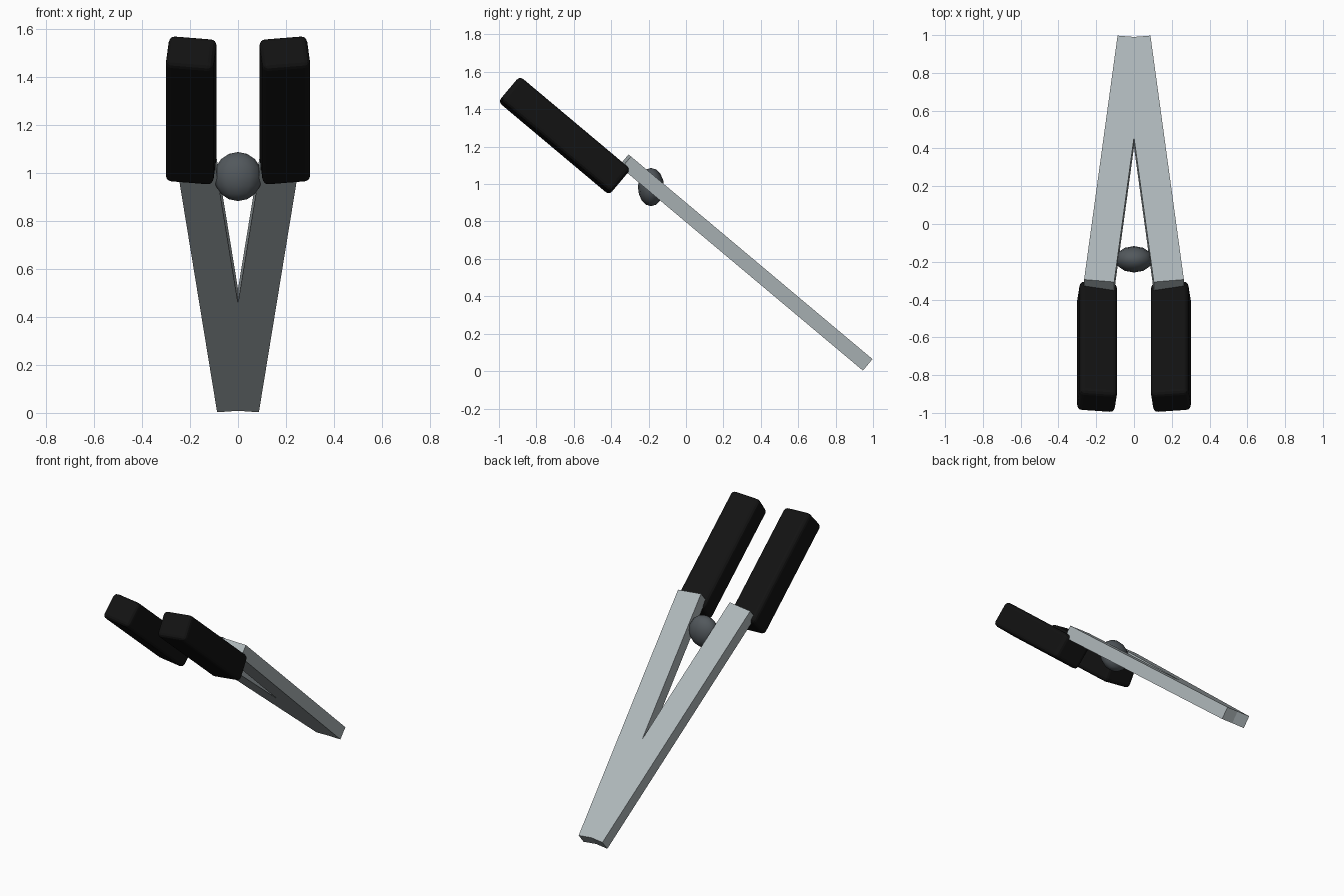
import bpy, math
from mathutils import Matrix, Vector

if "Cube" in bpy.data.objects:
    bpy.data.objects.remove(bpy.data.objects["Cube"])

def material(name, rgb):
    m = bpy.data.materials.new(name)
    m.diffuse_color = (*rgb, 1.0)
    m.use_nodes = True
    m.node_tree.nodes["Principled BSDF"].inputs["Base Color"].default_value = m.diffuse_color
    return m

METAL = material("grey metal", (0.42, 0.47, 0.485))
RUBBER = material("black rubber", (0.006, 0.006, 0.006))
DARK = material("dark steel", (0.085, 0.098, 0.108))

# The whole tool leans 40 degrees: local x across, -y up the handles, z normal
TILT = Matrix.Rotation(math.radians(-40), 4, 'X')

def box(name, mat, size, centre, turn, bevel=0.0):
    bpy.ops.mesh.primitive_cube_add(size=1)
    ob = bpy.context.object
    ob.name = name
    ob.data.transform(Matrix.Diagonal((*size, 1)))
    ob.matrix_world = TILT @ Matrix.Translation(Vector(centre)) @ turn
    ob.data.materials.append(mat)
    if bevel:
        mod = ob.modifiers.new("rounded_edges", 'BEVEL')
        mod.width = bevel
        mod.segments = 3
    return ob

for side, s in (("left", -1), ("right", 1)):
    # Flat arm, splayed outward in its own plane
    box(side + "_arm", METAL, (0.16, 1.695, 0.08), (s * 0.096, -0.1285, 0.65),
        Matrix.Rotation(s * math.radians(6), 4, 'Z'))
    # Rounded grip, rolled about its length
    box(side + "_grip", RUBBER, (0.2, 0.775, 0.165), (s * 0.195, -1.3075, 0.547),
        Matrix.Rotation(-s * math.radians(6), 4, 'Y'), 0.025)

# Flattened ball between the arms
bpy.ops.mesh.primitive_uv_sphere_add(segments=12, ring_count=8, radius=0.1)
ball = bpy.context.object
ball.name = "pivot_ball"
ball.data.transform(Matrix.Diagonal((1.0, 0.7, 1.02, 1)))
ball.location = (0, -0.187, 0.984)
ball.data.materials.append(DARK)
bpy.ops.object.shade_smooth()
